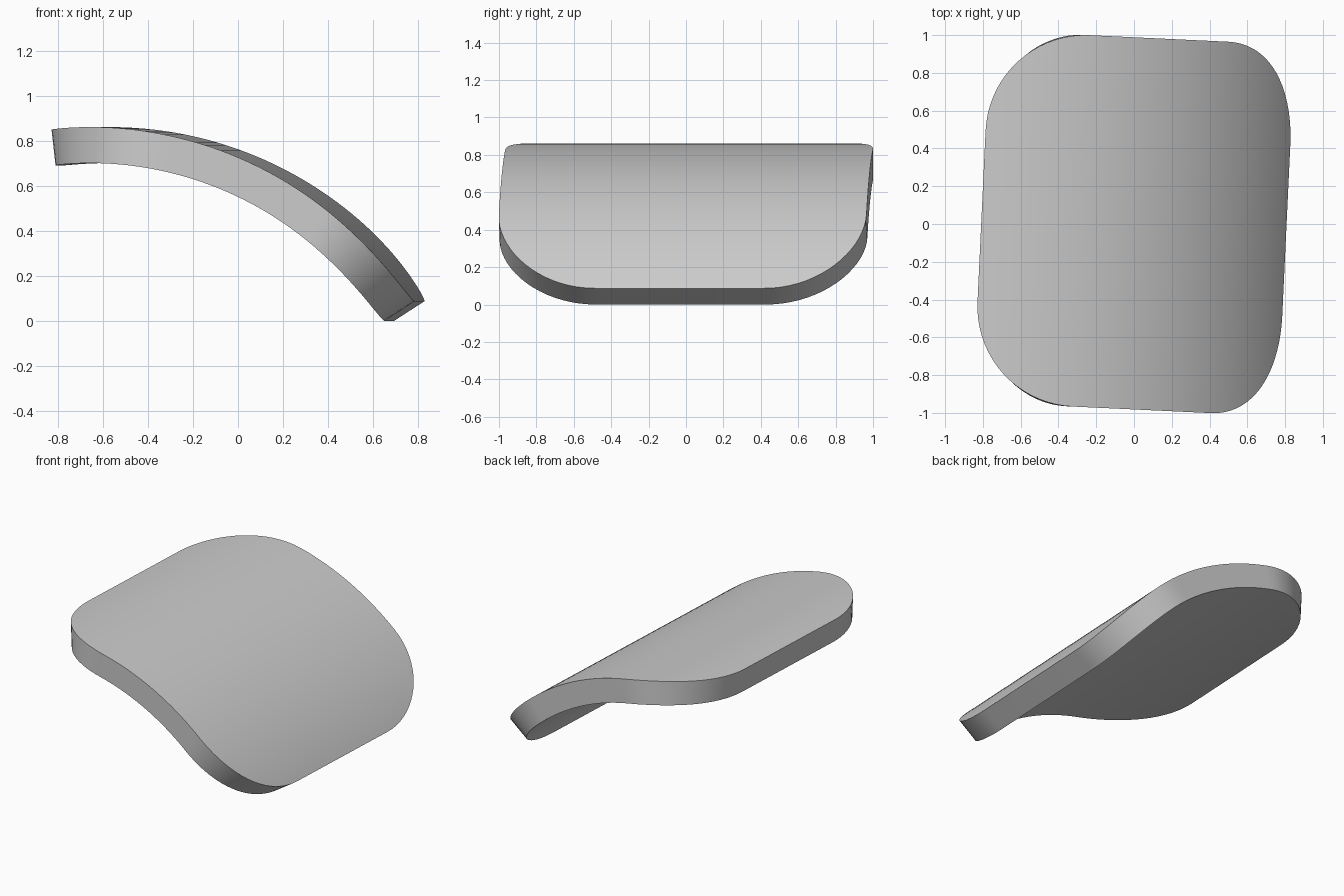
import bpy
import bmesh
from math import sin, cos, radians, pi
from mathutils import Matrix, Vector

if "Cube" in bpy.data.objects:
    bpy.data.objects.remove(bpy.data.objects["Cube"])

R_OUT, R_IN = 1.695, 1.535            # outer and inner bend radii
CX, CZ = -0.618, -0.834               # bend axis
A0, A1 = radians(-6.5), radians(57.1) # angular span of the plate
HALF_Y, CORNER = 0.984, 0.53          # half length and corner radius
YAW = radians(-2.7)                   # slight turn about z
STEPS, MIDDLE = 18, 22

# Stations along the bend: (arc length, half length in y)
length = R_OUT * (A1 - A0)
corner = [(CORNER * (1 - cos(t)), HALF_Y - CORNER + CORNER * sin(t))
          for t in (i * pi / 2 / STEPS for i in range(STEPS + 1))]
span = length - 2 * CORNER
middle = [(CORNER + span * i / MIDDLE, HALF_Y) for i in range(1, MIDDLE)]
stations = corner + middle + [(length - s, y) for s, y in reversed(corner)]

# Curved plate: a four-sided section swept through the stations
bm = bmesh.new()
rings = []
for s, y in stations:
    a = A0 + s / R_OUT
    rings.append([bm.verts.new((CX + r * sin(a), side * y, CZ + r * cos(a)))
                  for r, side in ((R_OUT, -1), (R_OUT, 1), (R_IN, 1), (R_IN, -1))])
for p, q in zip(rings, rings[1:]):
    for k in range(4):
        n = (k + 1) % 4
        bm.faces.new((p[k], q[k], q[n], p[n]))
bm.faces.new(rings[0])
bm.faces.new(rings[-1][::-1])
bmesh.ops.recalc_face_normals(bm, faces=bm.faces)

# Turn, centre in plan and rest on the floor
bm.transform(Matrix.Rotation(YAW, 4, 'Z'))
lo = [min(v.co[i] for v in bm.verts) for i in range(3)]
hi = [max(v.co[i] for v in bm.verts) for i in range(3)]
bm.transform(Matrix.Translation(Vector((-(lo[0] + hi[0]) / 2, -(lo[1] + hi[1]) / 2, -lo[2]))))

mesh = bpy.data.meshes.new("curved_plate")
bm.to_mesh(mesh)
bm.free()
plate = bpy.data.objects.new("curved_plate", mesh)
bpy.context.collection.objects.link(plate)
bpy.context.view_layer.objects.active = plate
plate.select_set(True)
bpy.ops.object.shade_smooth_by_angle(angle=radians(35))
